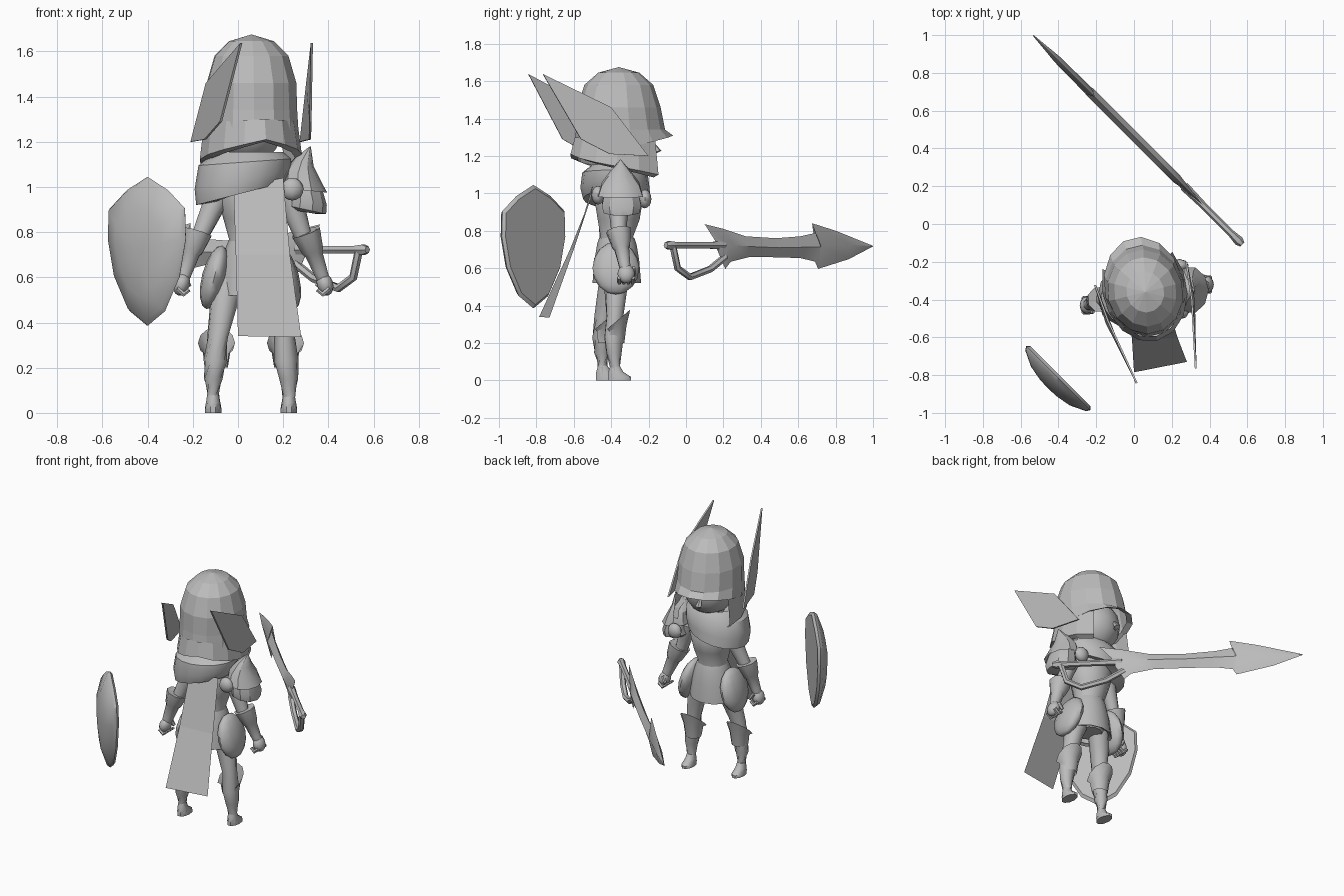
import bpy
import bmesh
from math import sin, cos, pi, radians
from mathutils import Vector, Matrix

default_cube = bpy.data.objects.get("Cube")
if default_cube:
    bpy.data.objects.remove(default_cube, do_unlink=True)

grey = bpy.data.materials.new("plain grey")
grey.use_nodes = True
grey.diffuse_color = (0.5, 0.5, 0.5, 1)
grey.node_tree.nodes["Principled BSDF"].inputs["Base Color"].default_value = grey.diffuse_color


def finish(name, bm, smooth_angle=40, transform=None):
    """Turn a bmesh into a named, coloured and shaded object."""
    bmesh.ops.recalc_face_normals(bm, faces=bm.faces[:])
    mesh = bpy.data.meshes.new(name)
    bm.to_mesh(mesh)
    bm.free()
    mesh.materials.append(grey)
    if smooth_angle:
        mesh.polygons.foreach_set("use_smooth", [True] * len(mesh.polygons))
        mesh.set_sharp_from_angle(angle=radians(smooth_angle))
    obj = bpy.data.objects.new(name, mesh)
    bpy.context.collection.objects.link(obj)
    if transform:
        obj.matrix_world = transform
    return obj


def loft(name, rings, closed=True, caps=(True, True), smooth_angle=40, transform=None):
    """Skin a series of equal-sized point rings."""
    bm = bmesh.new()
    rows = [[bm.verts.new(point) for point in ring] for ring in rings]
    count = len(rows[0])
    for low, high in zip(rows, rows[1:]):
        for i in range(count if closed else count - 1):
            j = (i + 1) % count
            bm.faces.new((low[i], low[j], high[j], high[i]))
    for row, wanted in zip((rows[0], rows[-1]), caps):
        if wanted and closed:
            bm.faces.new(row)
    bmesh.ops.remove_doubles(bm, verts=bm.verts[:], dist=0.0005)
    return finish(name, bm, smooth_angle, transform)


def oval(x, y, z, rx, ry, sides=12, tilt=0):
    """Horizontal oval ring; tilt raises its +x side."""
    angles = [2 * pi * i / sides for i in range(sides)]
    return [(x + rx * cos(a), y + ry * sin(a), z + tilt * cos(a)) for a in angles]


def tube(name, path, sides=8, caps=(True, True)):
    """Tube along (x, y, z, radius) stations."""
    points = [Vector(p[:3]) for p in path]
    rings = []
    for i, point in enumerate(points):
        along = points[min(i + 1, len(points) - 1)] - points[max(i - 1, 0)]
        turn = along.to_track_quat("Z", "Y")
        ring = oval(0, 0, 0, path[i][3], path[i][3], sides)
        rings.append([point + turn @ Vector(p) for p in ring])
    return loft(name, rings, caps=caps, smooth_angle=50)


def ball(name, centre, size, lean=0, yaw=0, segments=12):
    bm = bmesh.new()
    bmesh.ops.create_uvsphere(bm, u_segments=segments, v_segments=8, radius=1)
    place = (Matrix.Translation(centre) @ Matrix.Rotation(yaw, 4, "Z")
             @ Matrix.Rotation(lean, 4, "Y") @ Matrix.Diagonal((*size, 1)))
    bmesh.ops.transform(bm, matrix=place, verts=bm.verts[:])
    return finish(name, bm, 60)


# Head group, turned slightly to one side
head_frame = Matrix.Translation((0.055, -0.34, 0)) @ Matrix.Rotation(radians(14), 4, "Z")
face = ball("head", (0.05, -0.33, 1.28), (0.16, 0.165, 0.17), yaw=radians(14), segments=16)
tube("nose", [(0.015, -0.18, 1.27, 0.008), (0.01, -0.15, 1.225, 0.02), (0.015, -0.17, 1.21, 0.01)], 5)
tube("neck", [(0.05, -0.37, 1.05, 0.07), (0.05, -0.36, 1.22, 0.07)], 10)

# Faceted helmet shell with a peak pulled forward
shell = [oval(0, y, z, rx, ry, 14) for y, z, rx, ry in (
    (-0.02, 1.675, 0.0001, 0.0001), (-0.02, 1.645, 0.1, 0.11), (-0.02, 1.58, 0.165, 0.185),
    (-0.02, 1.46, 0.2, 0.225), (-0.01, 1.34, 0.205, 0.24))]
brim = []
for x, y, z in oval(0, 0, 0, 0.212, 0.26, 14):
    front = max(0, y / 0.26)
    brim.append((x, y + 0.015 * front, 1.25 + 0.06 * front))
inner = [(x * 0.85, y * 0.85, z + 0.015) for x, y, z in brim]
loft("helmet", shell + [brim, inner], caps=(False, False), smooth_angle=0, transform=head_frame)

# Flared neck guard running from cheek to cheek behind the head
guard_rows = [[], [], []]
for i in range(11):
    side = (i - 5) / 5
    angle = radians(122) * side
    for row, (reach, height, drop) in zip(guard_rows, (
            (0.95, 1.3, 0.02), (1.04, 1.21, 0.11), (0.9, 1.2, 0.115))):
        row.append((0.215 * reach * sin(angle), -0.275 * reach * cos(angle), height - drop * abs(side)))
loft("neck_guard", guard_rows, closed=False, smooth_angle=0, transform=head_frame)

# Helmet wings
wing = [(0.162, -0.478, 1.637), (0.23, -0.12, 1.46), (0.25, 0.08, 1.2),
        (0.24, -0.13, 1.21), (0.205, -0.28, 1.29)]
for side, label in ((1, "left"), (-1, "right")):
    rims = [[(side * (x + thick), y, z) for x, y, z in wing] for thick in (-0.006, 0.004)]
    loft(label + "_helmet_wing", rims, smooth_angle=0, transform=head_frame)

# Torso and skirt
loft("torso", [oval(0.055, y, z, rx, ry, 14) for y, z, rx, ry in (
    (-0.37, 0.54, 0.08, 0.08), (-0.37, 0.62, 0.125, 0.115), (-0.37, 0.77, 0.095, 0.09),
    (-0.36, 0.86, 0.12, 0.115), (-0.36, 0.95, 0.145, 0.13), (-0.37, 1.04, 0.13, 0.1),
    (-0.37, 1.1, 0.07, 0.07))])
loft("skirt", [oval(0.055, -0.37, z, rx, ry, 12) for z, rx, ry in (
    (0.76, 0.098, 0.095), (0.73, 0.11, 0.105), (0.64, 0.135, 0.12), (0.52, 0.15, 0.13),
    (0.53, 0.13, 0.11))], caps=(False, False))
for x, lean, label in ((0.215, -0.25, "left"), (-0.105, 0.25, "right")):
    ball(label + "_hip_plate", (x, -0.375, 0.6), (0.055, 0.125, 0.145), lean)

# Lopsided scarf, hanging lower over the right shoulder
loft("scarf", [oval(x, y, z, rx, ry, 16, tilt) for x, y, z, rx, ry, tilt in (
    (0.05, -0.37, 1.11, 0.08, 0.08, 0), (0.05, -0.37, 1.155, 0.15, 0.13, 0),
    (0.03, -0.38, 1.11, 0.205, 0.175, 0.015), (0.02, -0.38, 1.03, 0.212, 0.185, 0.04),
    (0.01, -0.37, 0.97, 0.195, 0.18, 0.05), (0.02, -0.37, 0.98, 0.13, 0.13, 0.05))])

# Cape, a thin sheet spreading toward the hem
loft("cape", [[(-0.02, -0.5, 1.0), (0.2, -0.5, 1.04)], [(-0.01, -0.62, 0.7), (0.23, -0.6, 0.7)],
              [(0, -0.785, 0.34), (0.28, -0.73, 0.335)]], closed=False, smooth_angle=0)

# Legs: hip, knee, calf, ankle, then a foot and a flared knee guard
for label, out, x, y in (("left", 1, 0.225, -0.38), ("right", -1, -0.11, -0.445)):
    hip = 0.055 + out * 0.075
    tube(label + "_leg", [
        (hip, -0.37, 0.62, 0.07), (x - out * 0.05, (y - 0.37) / 2, 0.5, 0.063),
        (x - out * 0.02, y, 0.34, 0.046), (x - out * 0.01, y - 0.005, 0.23, 0.053),
        (x, y - 0.005, 0.15, 0.042), (x, y, 0.07, 0.028), (x, y, 0.02, 0.034)], 10)
    loft(label + "_foot", [oval(x, y + shift, z, rx, ry, 10) for shift, z, rx, ry in (
        (0.025, 0, 0.037, 0.065), (0.025, 0.018, 0.037, 0.065), (0.005, 0.045, 0.032, 0.042),
        (0, 0.08, 0.026, 0.026))])
    guard = []
    for radius, height, peak in ((0.05, 0.2, 0), (0.062, 0.28, 0.02), (0.082, 0.33, 0.07)):
        angles = [pi * (i - 1) / 6 for i in range(9)]
        guard.append([(x - out * 0.015 + radius * cos(a), y + radius * sin(a),
                       height + peak * (sin(a) - 0.3)) for a in angles])
    loft(label + "_knee_guard", guard, closed=False, smooth_angle=30)

# Arms with flared gauntlets and closed hands
for label, out, shoulder, elbow, hand in (
        ("left", 1, (0.22, -0.36, 0.98), (0.285, -0.36, 0.79), (0.385, -0.32, 0.57)),
        ("right", -1, (-0.08, -0.37, 0.98), (-0.165, -0.4, 0.79), (-0.25, -0.43, 0.57))):
    start, bend, end = Vector(shoulder), Vector(elbow), Vector(hand)
    tube(label + "_upper_arm", [(*start, 0.06), (*start.lerp(bend, 0.5), 0.05), (*bend, 0.04),
                                (*bend.lerp(end, 0.3), 0.04)])
    stages = ((0.02, 0.045), (0, 0.07), (0.35, 0.052), (0.42, 0.042), (0.75, 0.034), (0.9, 0.03))
    cuff = bend + Vector((out * 0.015, 0, 0.01))
    tube(label + "_gauntlet", [(*cuff.lerp(end, t), r) for t, r in stages])
    ball(label + "_hand", end, (0.036, 0.046, 0.052), lean=-out * 0.3)
    for i in range(4):
        knuckle = end + Vector((0, 0.036 - 0.024 * i, -0.03))
        tube(label + "_finger", [(*(knuckle + Vector((out * 0.02, 0, 0.01))), 0.012),
                                 (*(knuckle + Vector((-out * 0.01, 0, -0.015))), 0.013),
                                 (*(knuckle + Vector((-out * 0.035, 0, 0.005))), 0.009)], 6)
    tube(label + "_thumb", [(*(end + Vector((-out * 0.01, 0.035, 0.03))), 0.016),
                            (*(end + Vector((-out * 0.035, 0.045, -0.01))), 0.01)], 6)

# Spiked two-layer shoulder armour on the left arm
loft("shoulder_armour", [oval(x, -0.35, z, rx, ry, 10, tilt) for x, z, rx, ry, tilt in (
    (0.32, 1.18, 0.002, 0.002, 0), (0.295, 1.11, 0.04, 0.06, -0.02), (0.29, 1.05, 0.08, 0.105, -0.03),
    (0.295, 0.985, 0.1, 0.125, -0.01))], caps=(True, False), smooth_angle=30)
loft("lower_shoulder_armour", [oval(x, -0.345, z, rx, ry, 10, tilt) for x, z, rx, ry, tilt in (
    (0.295, 1.0, 0.075, 0.095, 0), (0.305, 0.94, 0.088, 0.11, -0.02), (0.3, 0.9, 0.09, 0.1, -0.02),
    (0.29, 0.89, 0.06, 0.07, -0.01))], smooth_angle=30)
for y, z in ((-0.47, 0.99), (-0.22, 0.97)):
    ball("shoulder_stud", (0.24, y, z), (0.05, 0.035, 0.05), segments=8)

# Domed shield, flat at the back and turned diagonally
shield_half = [(0, 1.045), (0.13, 0.985), (0.235, 0.905), (0.24, 0.77), (0.2, 0.6), (0.11, 0.45)]
shield_outline = shield_half + [(0, 0.385)] + [(-u, z) for u, z in shield_half[:0:-1]]
shield_rings = []
for scale, depth in ((0.94, 0), (1, 0.015), (0.95, 0.035), (0.6, 0.075), (0.25, 0.09), (0.001, 0.092)):
    shield_rings.append([(scale * u, -depth, 0.72 + scale * (z - 0.72)) for u, z in shield_outline])
shield_frame = Matrix.Translation((-0.39, -0.805, 0)) @ Matrix.Rotation(radians(-45), 4, "Z")
loft("shield", shield_rings, smooth_angle=35, transform=shield_frame)

# Sword blade: diamond sections from barbed guard to spear-like point


def on_sword(y, z, side=0):
    return Vector((0.465 - y + side, y + side, z))


blade = []
for top_y, top_z, low_y, low_z, half in (
        (0.16, 0.74, 0.17, 0.69, 0.012), (0.1, 0.835, 0.21, 0.596, 0.012), (0.2, 0.81, 0.24, 0.635, 0.018),
        (0.32, 0.77, 0.34, 0.66, 0.018), (0.48, 0.76, 0.48, 0.658, 0.018), (0.61, 0.77, 0.61, 0.654, 0.018),
        (0.7, 0.79, 0.69, 0.635, 0.018), (0.674, 0.84, 0.706, 0.596, 0.016), (0.8, 0.8, 0.87, 0.648, 0.014),
        (0.998, 0.72, 0.998, 0.715, 0.002)):
    mid_y, mid_z = max(top_y, low_y), (top_z + low_z) / 2
    blade.append([on_sword(top_y, top_z), on_sword(mid_y, mid_z, half),
                  on_sword(low_y, low_z), on_sword(mid_y, mid_z, -half)])
loft("sword_blade", blade, smooth_angle=35)

# Sword grip with an open hand guard
tube("sword_grip", [(*on_sword(y, 0.722), r) for y, r in (
    (-0.108, 0.016), (-0.09, 0.026), (-0.05, 0.019), (0.1, 0.019), (0.2, 0.025))], 6)
tube("sword_hand_guard", [(*on_sword(y, z), 0.019) for y, z in (
    (-0.07, 0.72), (-0.045, 0.6), (0.02, 0.552), (0.13, 0.595), (0.21, 0.66))], 6)
